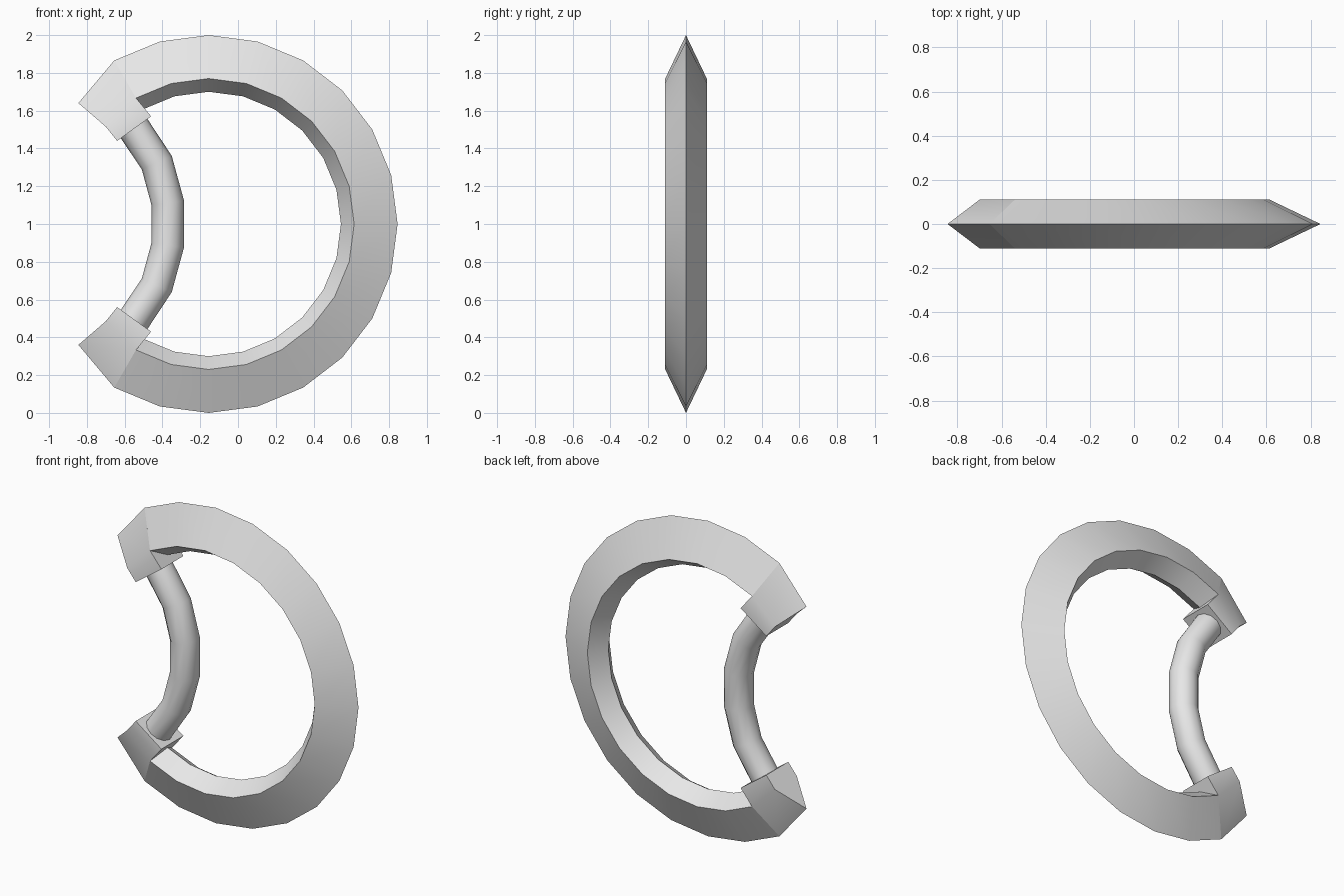
import bpy, bmesh, math
from mathutils import Vector

cube = bpy.data.objects.get("Cube")
if cube:
    bpy.data.objects.remove(cube)

GREY = (0.8, 0.8, 0.8, 1)
mat = bpy.data.materials.new("plain_grey")
mat.use_nodes = True
mat.diffuse_color = GREY
mat.node_tree.nodes["Principled BSDF"].inputs["Base Color"].default_value = GREY

CX, CZ, HALF = -0.155, 1.0, 0.11


def loft(name, sections, smooth_angle):
    """Skin a row of closed cross-sections and cap both ends."""
    bm = bmesh.new()
    rows = [[bm.verts.new(p) for p in s] for s in sections]
    for a, b in zip(rows, rows[1:]):
        for i in range(len(a)):
            j = (i + 1) % len(a)
            bm.faces.new((a[i], a[j], b[j], b[i]))
    bm.faces.new(rows[0])
    bm.faces.new(rows[-1])
    bmesh.ops.recalc_face_normals(bm, faces=bm.faces)
    mesh = bpy.data.meshes.new(name)
    bm.to_mesh(mesh)
    bm.free()
    mesh.materials.append(mat)
    obj = bpy.data.objects.new(name, mesh)
    bpy.context.collection.objects.link(obj)
    bpy.ops.object.select_all(action='DESELECT')
    obj.select_set(True)
    bpy.context.view_layer.objects.active = obj
    bpy.ops.object.shade_smooth_by_angle(angle=math.radians(smooth_angle))
    return obj


def polar(r, y, deg):
    a = math.radians(deg)
    return (CX + r * math.cos(a), y, CZ + r * math.sin(a))


# Open ring with a sharp outer edge and an inner ridge
profile = [(1.0, 0), (0.77, HALF), (0.70, 0), (0.77, -HALF)]
loft("ring_blade", [[polar(r, y, d) for r, y in profile]
                    for d in range(-120, 121, 15)], 30)


# Blunt end blocks that hold the grip, mirrored about mid height
def block_section(tip, side, foot, s):
    pts = [(tip, 0), (side, HALF), (foot, HALF), (foot, -HALF), (side, -HALF)]
    return [(p[0], y, CZ + s * p[1]) for p, y in pts]


for name, s in (("upper_end_block", 1), ("lower_end_block", -1)):
    loft(name, [block_section((-0.655, 0.866), (-0.54, 0.667), (-0.46, 0.57), s),
                block_section((-0.845, 0.64), (-0.70, 0.515), (-0.64, 0.44), s)], 30)

# Bowed round grip
half_path = [(-0.372, 0.112), (-0.43, 0.325), (-0.55, 0.505), (-0.59, 0.56)]
path = [Vector((x, 0, CZ - z)) for x, z in reversed(half_path)]
path += [Vector((x, 0, CZ + z)) for x, z in half_path]
sections = []
for i, p in enumerate(path):
    along = (path[min(i + 1, len(path) - 1)] - path[max(i - 1, 0)]).normalized()
    out = Vector((along.z, 0, -along.x))
    sections.append([p + 0.087 * (out * math.cos(k * math.pi / 6)
                                  + Vector((0, 1, 0)) * math.sin(k * math.pi / 6))
                     for k in range(12)])
loft("grip", sections, 50)
